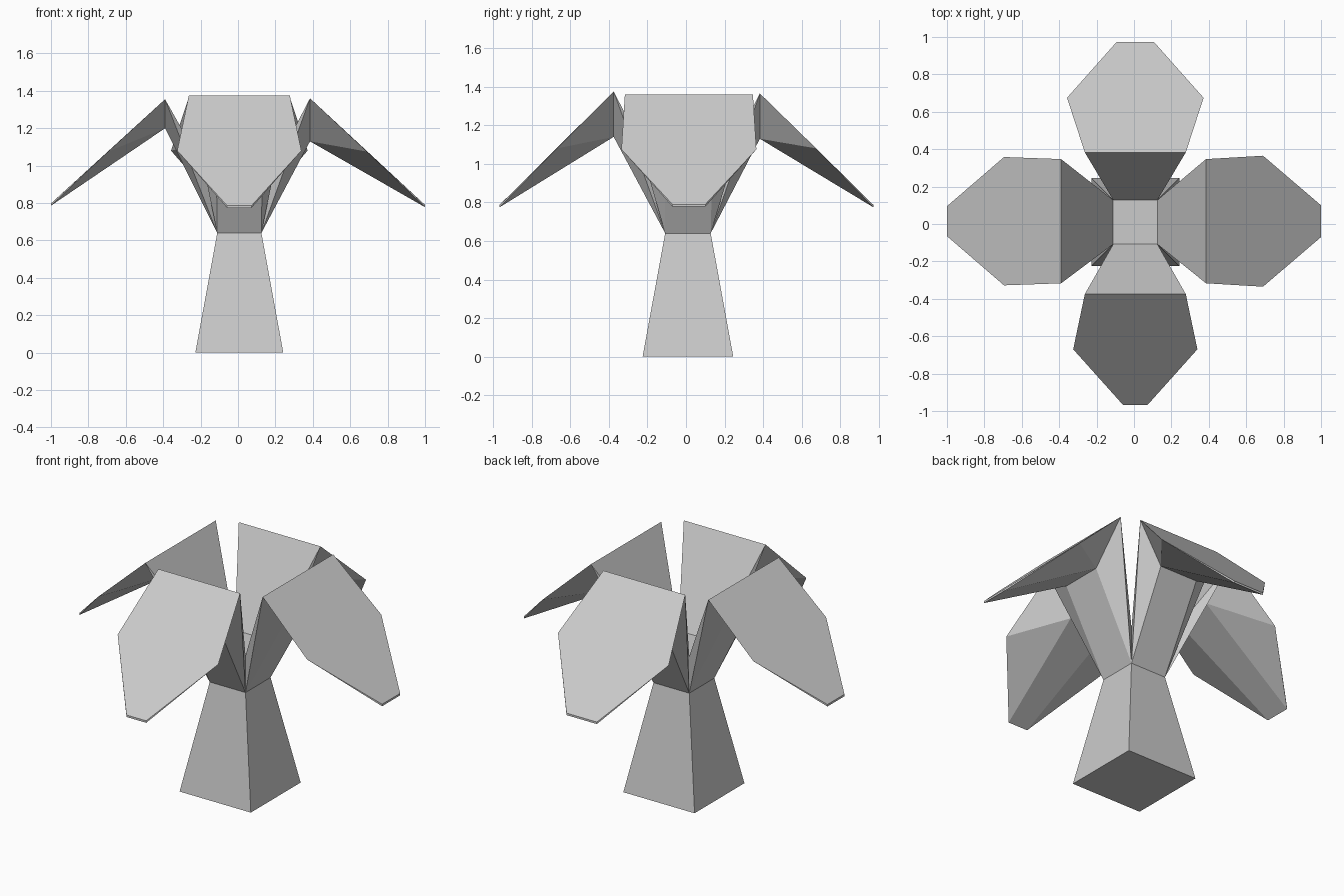
import bpy, bmesh
from mathutils import Vector

if "Cube" in bpy.data.objects:
    bpy.data.objects.remove(bpy.data.objects["Cube"])

CX, CY = 0.007, 0.01            # core axis
BASE, CORE = 0.235, 0.118       # half widths of trunk foot and waist
WAIST, TOP = 0.64, 0.86         # heights of waist and core top

bm = bmesh.new()


def face(points):
    bm.faces.new([bm.verts.new(p) for p in points])


def square(half, z):
    return [(CX + sx * half, CY + sy * half, z)
            for sx, sy in ((-1, -1), (1, -1), (1, 1), (-1, 1))]


# Tapered trunk, foot and the floor of the cup
foot, waist = square(BASE, 0), square(CORE, WAIST)
face(foot[::-1])
face(square(CORE, TOP))
for i in range(4):
    j = (i + 1) % 4
    face([foot[i], foot[j], waist[j], waist[i]])


def leaf(out, shoulder, middle, tip, low_z):
    """Arm flaring from one core side into a drooping leaf.
    shoulder, middle, tip = (distance, half width, z)"""
    out = Vector(out)
    side = Vector((-out.y, out.x, 0))
    centre = Vector((CX, CY + (0.005 if out.x else 0), 0))
    axis = Vector((CX, CY, 0))

    def pair(r, w, z, c=centre):
        # r is measured from the world origin along the leaf direction
        o = c - out * c.dot(out) + out * r + Vector((0, 0, z))
        return o - side * w, o + side * w

    root = CORE + axis.dot(out)
    a = pair(root, CORE, WAIST, axis)
    b = pair(root, CORE, TOP, axis)
    s, m, t = pair(*shoulder), pair(*middle), pair(*tip)
    low = pair(shoulder[0], 0.125, low_z)
    under = pair(tip[0], tip[1], tip[2] - 0.012)
    face([b[0], b[1], s[1], s[0]])                      # inner face
    face([s[0], s[1], m[1], t[1], t[0], m[0]])          # leaf top
    face([a[0], a[1], low[1], low[0]])                  # arm underside
    face([low[0], low[1], under[1], under[0]])          # leaf underside
    face([t[0], t[1], under[1], under[0]])              # tip
    for k in (0, 1):
        face([a[k], b[k], s[k]])
        face([a[k], s[k], low[k]])
        face([low[k], s[k], m[k]])
        face([low[k], m[k], under[k]])
        face([m[k], t[k], under[k]])


# Four leaves
leaf((1, 0, 0), (0.385, 0.332, 1.36), (0.69, 0.35, 1.075), (1.0, 0.085, 0.79), 1.13)
leaf((-1, 0, 0), (0.39, 0.332, 1.355), (0.695, 0.343, 1.075), (1.0, 0.08, 0.798), 1.20)
leaf((0, -1, 0), (0.375, 0.27, 1.375), (0.67, 0.332, 1.08), (0.968, 0.065, 0.786), 1.14)
leaf((0, 1, 0), (0.383, 0.27, 1.365), (0.675, 0.365, 1.08), (0.973, 0.1, 0.786), 1.13)

# Weld everything into one closed shell
bmesh.ops.remove_doubles(bm, verts=bm.verts, dist=0.0005)
bmesh.ops.recalc_face_normals(bm, faces=bm.faces)
mesh = bpy.data.meshes.new("palm_tree")
bm.to_mesh(mesh)
bm.free()
bpy.context.collection.objects.link(bpy.data.objects.new("palm_tree", mesh))
